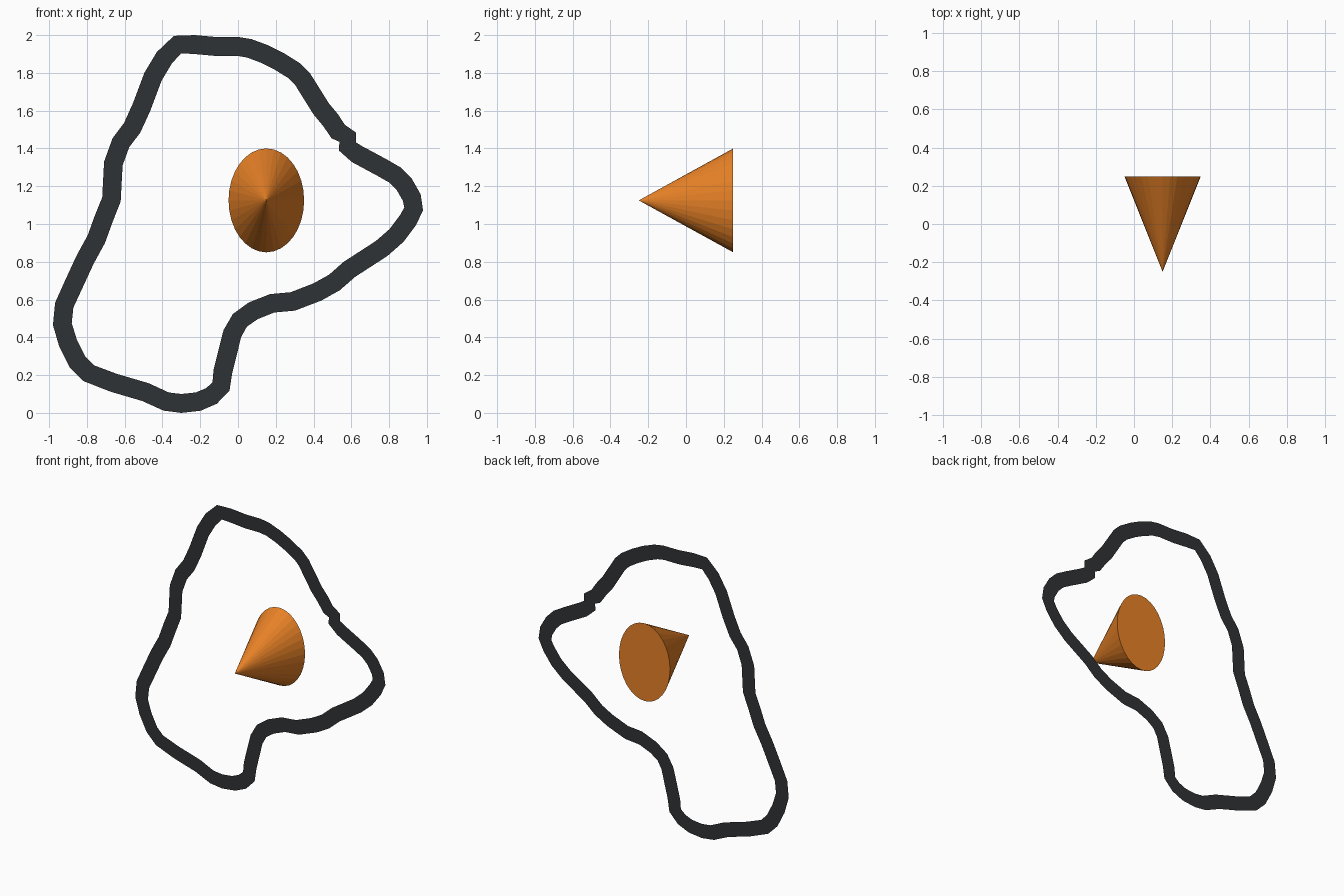
import bpy
import bmesh
import math
from mathutils import Matrix, Vector

default_cube = bpy.data.objects.get("Cube")
if default_cube:
    bpy.data.objects.remove(default_cube, do_unlink=True)

BACK_Y = 0.25
HALF_WIDTH = 0.05


def make_material(name, colour):
    material = bpy.data.materials.new(name)
    material.use_nodes = True
    material.diffuse_color = colour
    shader = material.node_tree.nodes["Principled BSDF"]
    shader.inputs["Base Color"].default_value = colour
    return material


def make_object(name, bm, material):
    mesh = bpy.data.meshes.new(name)
    bm.to_mesh(mesh)
    bm.free()
    mesh.materials.append(material)
    obj = bpy.data.objects.new(name, mesh)
    bpy.context.collection.objects.link(obj)
    return obj


def flat_ribbon(points, half_width):
    """Closed band of constant width, lying in the plane of its path."""
    bm = bmesh.new()
    pairs = []
    for i, point in enumerate(points):
        before = (point - points[i - 1]).normalized()
        after = (points[(i + 1) % len(points)] - point).normalized()
        tangent = (before + after).normalized()
        side = Vector((-tangent.z, 0, tangent.x)) * half_width
        pairs.append((bm.verts.new(point + side), bm.verts.new(point - side)))
    for i, (outer, inner) in enumerate(pairs):
        last_outer, last_inner = pairs[i - 1]
        bm.faces.new((last_outer, last_inner, inner, outer))
    bm.normal_update()
    return bm


# Outline path in hundredths of a unit, clockwise from the upper left
outline_path = [
    (-32, 195), (-23, 195), (-12, 194), (0, 194), (6, 193), (14, 190), (22, 186),
    (30, 181), (34, 177), (39, 169), (44, 161), (49, 155), (53, 149),
    (58, 146), (58, 141), (63, 137), (76, 130), (83, 126), (88, 121),
    (92, 114), (93, 108), (90, 102), (84, 94), (76, 87), (59, 76),
    (51, 69), (42, 64), (29, 59), (18, 58), (8, 54), (1, 49),
    (-3, 42), (-5, 34), (-8, 22), (-9, 14), (-14, 9), (-21, 6),
    (-30, 5), (-38, 6), (-49, 11), (-66, 16), (-79, 21), (-85, 27),
    (-90, 37), (-93, 47), (-92, 57), (-87, 68), (-81, 81), (-75, 92),
    (-71, 103), (-67, 113), (-66, 132), (-62, 143), (-56, 151),
    (-51, 162), (-45, 178), (-39, 188),
]
path = [Vector((x / 100, BACK_Y, z / 100)) for x, z in outline_path]
dark = make_material("dark_grey", (0.028, 0.032, 0.035, 1))
make_object("outline_band", flat_ribbon(path, HALF_WIDTH), dark)

# Oval cone pointing to the front, with a closed base
cone = bmesh.new()
bmesh.ops.create_cone(
    cone, cap_ends=True, segments=32, radius1=1, radius2=0, depth=0.5,
    matrix=Matrix.Translation((0.15, 0, 1.125))
    @ Matrix.Diagonal((0.2, 1, 0.275, 1))
    @ Matrix.Rotation(math.radians(90), 4, "X"),
)
orange = make_material("orange", (0.8, 0.22, 0.02, 1))
make_object("nose_cone", cone, orange)
